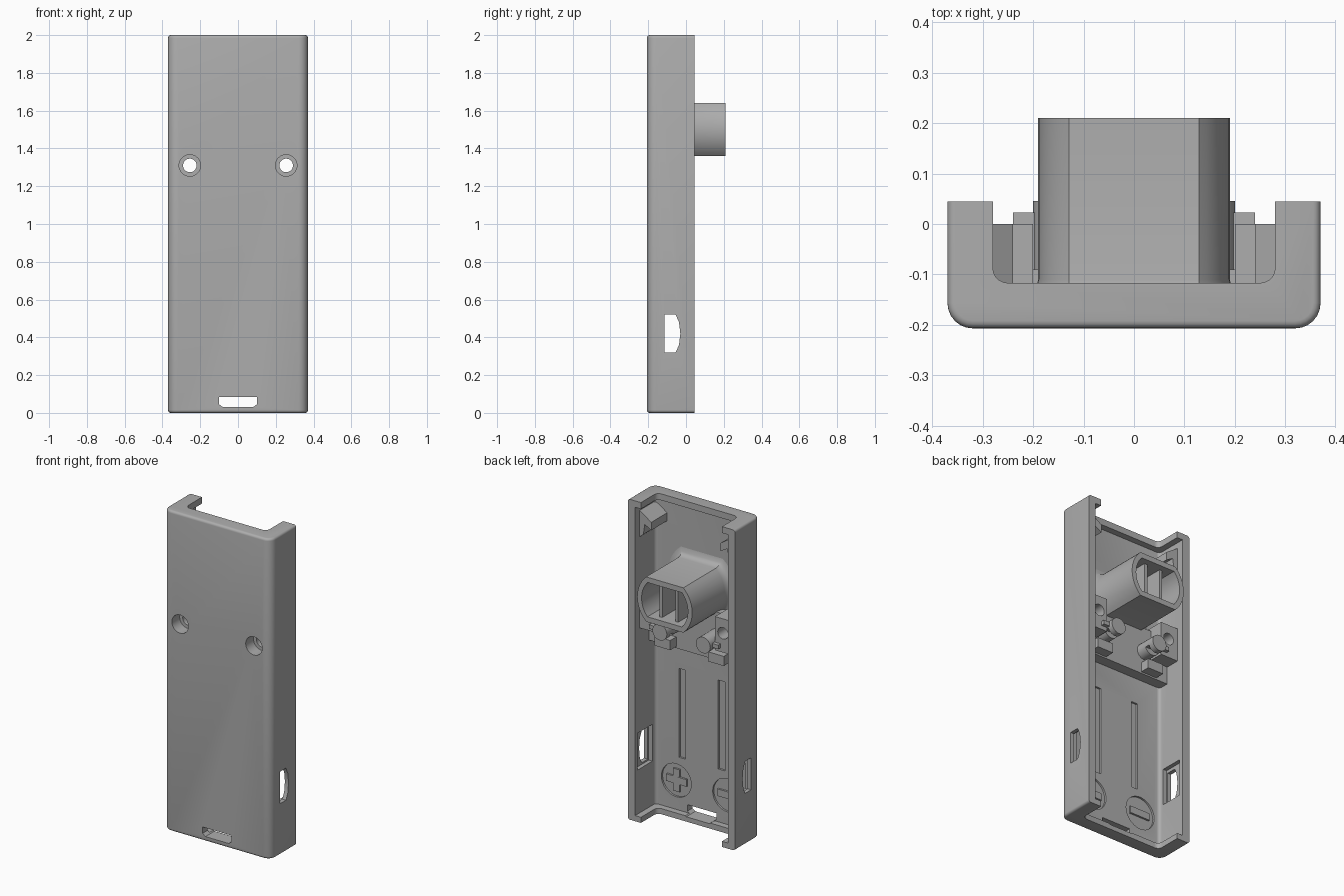
import bpy, bmesh, math
from mathutils import Vector

cube = bpy.data.objects.get("Cube")
if cube:
    bpy.data.objects.remove(cube, do_unlink=True)

grey = bpy.data.materials.new("plain grey")
grey.use_nodes = True
colour = (0.42, 0.42, 0.42, 1)
grey.diffuse_color = colour
grey.node_tree.nodes["Principled BSDF"].inputs["Base Color"].default_value = colour

FLOOR, RIM = -0.157, 0.045
INNER = 0.32


def finish(bm, name):
    bmesh.ops.recalc_face_normals(bm, faces=bm.faces)
    mesh = bpy.data.meshes.new(name)
    bm.to_mesh(mesh)
    bm.free()
    mesh.materials.append(grey)
    ob = bpy.data.objects.new(name, mesh)
    bpy.context.collection.objects.link(ob)
    return ob


def loft(name, sections, axis="Y"):
    """Closed solid through (outline, position) sections along an axis."""
    place = {"X": lambda a, b, t: (t, a, b),
             "Y": lambda a, b, t: (a, t, b),
             "Z": lambda a, b, t: (a, b, t)}[axis]
    bm = bmesh.new()
    rings = [[bm.verts.new(place(a, b, t)) for a, b in pts] for pts, t in sections]
    for r, s in zip(rings, rings[1:]):
        for i in range(len(r)):
            j = (i + 1) % len(r)
            bm.faces.new((r[i], r[j], s[j], s[i]))
    bm.faces.new(rings[0])
    bm.faces.new(rings[-1])
    return finish(bm, name)


def prism(name, pts, lo, hi, axis="Y"):
    return loft(name, [(pts, lo), (pts, hi)], axis)


def rect(a0, a1, b0, b1):
    return [(a0, b0), (a1, b0), (a1, b1), (a0, b1)]


def box(name, x0, x1, y0, y1, z0, z1):
    return prism(name, rect(min(x0, x1), max(x0, x1), z0, z1), y0, y1)


def circle(cx, cz, r, n=32):
    return [(cx + r * math.cos(math.tau * i / n), cz + r * math.sin(math.tau * i / n))
            for i in range(n)]


def bevel(ob, test, width, segments=6):
    bm = bmesh.new()
    bm.from_mesh(ob.data)
    edges = [e for e in bm.edges if test(*(v.co for v in e.verts))]
    bmesh.ops.bevel(bm, geom=edges, offset=width, segments=segments,
                    profile=0.5, affect="EDGES")
    bm.to_mesh(ob.data)
    bm.free()


def boolean(ob, tool, operation="DIFFERENCE"):
    tool.hide_render = True
    mod = ob.modifiers.new("boolean", "BOOLEAN")
    mod.operation, mod.object, mod.solver = operation, tool, "EXACT"
    bpy.context.view_layer.objects.active = ob
    bpy.ops.object.modifier_apply(modifier=mod.name)
    bpy.data.objects.remove(tool, do_unlink=True)


def flat_oval(r, half, n=14):
    """Circle cut flat at top and bottom, centred on the spout axis."""
    a = math.asin(half / r)
    angles = [-a + 2 * a * i / n for i in range(n + 1)]
    angles += [t + math.pi for t in angles]
    return [(r * math.cos(t), 1.5 + r * math.sin(t)) for t in angles]


# Outer case with rounded front edges and softened ends
case = box("case_shell", -0.37, 0.37, -0.207, RIM, 0, 2)
bevel(case, lambda a, b: a.y < -0.2 and b.y < -0.2 and abs(a.z - b.z) > 1, 0.05)
bevel(case, lambda a, b: abs(a.z - b.z) < 1e-4 and min(a.y, b.y) < RIM - 0.01, 0.015, 4)

# Open back and the notched end walls
cavity = box("cavity", -INNER, INNER, FLOOR, 0.2, 0.035, 1.96)
bevel(cavity, lambda a, b: a.y < 0 and b.y < 0 and abs(a.z - b.z) > 1, 0.02, 4)
boolean(case, cavity)
notch = box("end_notch", -0.28, 0.28, -0.117, 0.2, -0.1, 2.1)
bevel(notch, lambda a, b: a.y < 0 and b.y < 0 and abs(a.z - b.z) > 1, 0.03, 5)
boolean(case, notch)

# Raised shelf and screw bosses
boolean(case, box("shelf", -0.33, 0.33, -0.18, -0.09, 1.08, 1.38), "UNION")
for s in (-1, 1):
    boolean(case, box("boss", s * 0.2, s * 0.34, -0.18, 0, 1.19, 1.4), "UNION")
for s in (-1, 1):
    boolean(case, prism("screw_hole", circle(s * 0.255, 1.31, 0.036), -0.3, 0.1))
    boolean(case, prism("screw_recess", circle(s * 0.255, 1.31, 0.057), -0.3, -0.13))

# Side windows with their inner pockets
window = [(-0.115, 0.32), (-0.055, 0.32), (-0.037, 0.36), (-0.03, 0.42),
          (-0.037, 0.48), (-0.055, 0.52), (-0.115, 0.52)]
boolean(case, prism("side_windows", window, -0.5, 0.5, "X"))
boolean(case, box("window_pocket", -0.345, 0.345, -0.125, 0.02, 0.31, 0.54))

# Strap slot near the bottom
boolean(case, prism("strap_slot", [(-0.1, 0.085), (-0.1, 0.045), (-0.08, 0.03),
                                   (0.08, 0.03), (0.1, 0.045), (0.1, 0.085)], -0.3, 0))

# Shallow grooves and round marks in the floor
for s in (-1, 1):
    boolean(case, box("groove", s * 0.112, s * 0.158, FLOOR - 0.012, 0, 0.365, 0.92))
    boolean(case, prism("round_mark", circle(s * 0.177, 0.217, 0.103), FLOOR - 0.012, 0))
    box("mark_bar", s * 0.177 - 0.07, s * 0.177 + 0.07, FLOOR - 0.015, FLOOR, 0.195, 0.239)
box("mark_upright", 0.155, 0.199, FLOOR - 0.015, FLOOR - 0.0005, 0.147, 0.287)

# Spout with a flared foot, hollow inside, and two bars across the mouth
foot = [(0.05, FLOOR - 0.01), (0.045, FLOOR), (0.02, -0.15), (0.006, -0.135), (0, -0.11), (0, 0.21)]
spout = loft("spout", [(flat_oval(0.19 + o, 0.14 + o), y) for o, y in foot])
boolean(spout, prism("spout_hollow", flat_oval(0.16, 0.107), -0.13, 0.3))
for s in (-1, 1):
    box("spout_bar", s * 0.045, s * 0.065, -0.14, 0.17, 1.385, 1.615)

# Board hooks, wire posts and stop blocks, mirrored left and right
hook = [(0.33, 1.93), (0.24, 1.87), (0.24, 1.82), (0.285, 1.845),
        (0.295, 1.78), (0.33, 1.75)]
for s in (-1, 1):
    prism("board_hook", [(s * x, z) for x, z in hook], FLOOR - 0.01, 0)
    post = prism("wire_post", circle(s * 0.15, 1.225, 0.05, 24), -0.1, 0.046)
    boolean(post, box("post_slot", s * 0.09, s * 0.21, -0.02, 0.01, 1.1, 1.21))
    box("stop_block", s * 0.13, s * 0.24, -0.1, -0.03, 1.09, 1.15)
    box("post_web", s * 0.15, s * 0.24, -0.1, 0.023, 1.215, 1.24)

# Smooth the rounded parts, keep the corners crisp
for ob in bpy.context.collection.objects:
    if ob.type == "MESH":
        ob.select_set(True)
        bpy.context.view_layer.objects.active = ob
bpy.ops.object.shade_smooth_by_angle(angle=math.radians(32))
